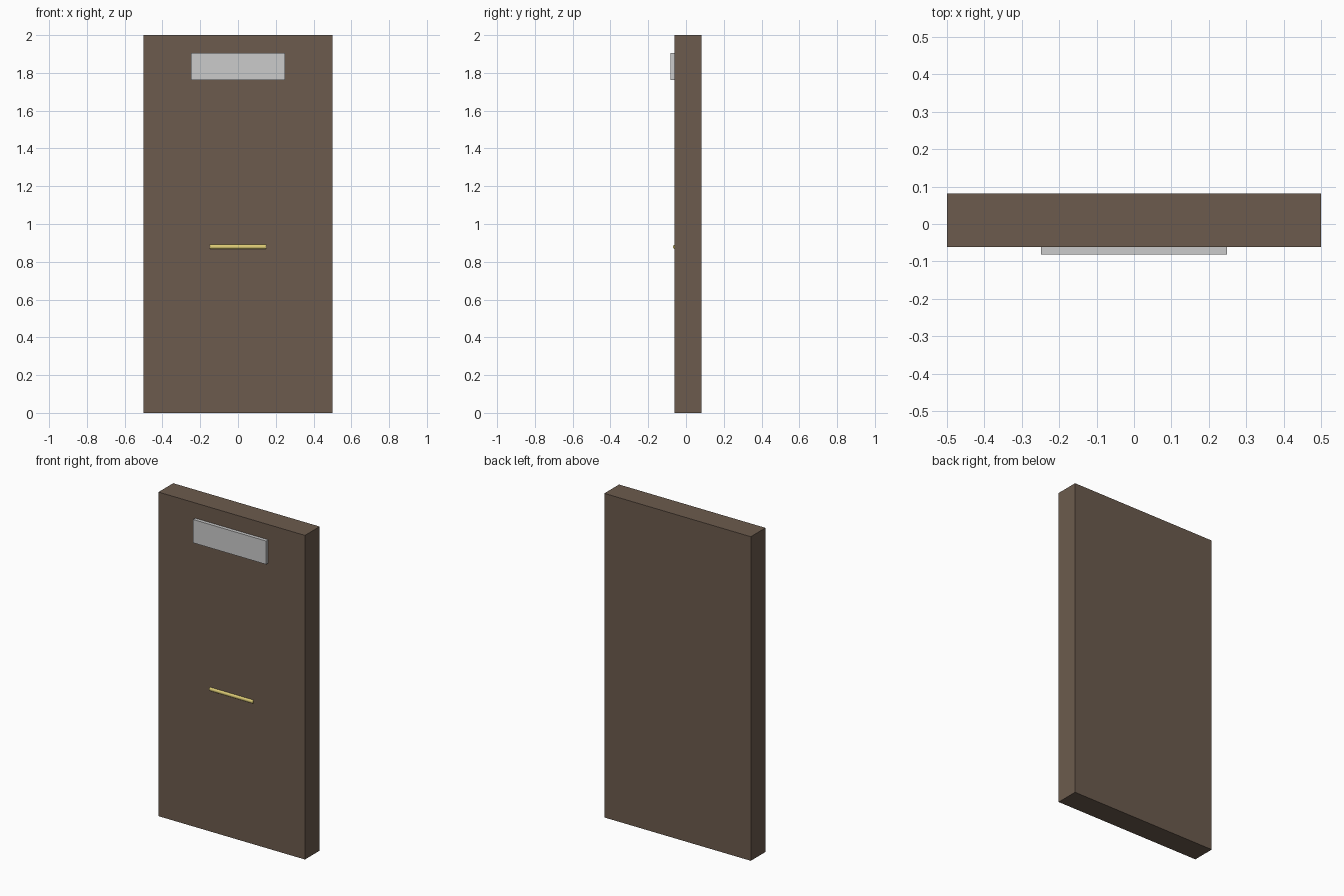
import bpy
from math import radians

if "Cube" in bpy.data.objects:
    bpy.data.objects.remove(bpy.data.objects["Cube"])


def material(name, rgb):
    m = bpy.data.materials.new(name)
    m.diffuse_color = (*rgb, 1)
    m.use_nodes = True
    m.node_tree.nodes["Principled BSDF"].inputs["Base Color"].default_value = m.diffuse_color
    return m


def box(name, lo, hi, mat=None):
    centre = [(a + b) / 2 for a, b in zip(lo, hi)]
    bpy.ops.mesh.primitive_cube_add(size=1, location=centre)
    ob = bpy.context.object
    ob.name = name
    ob.scale = [b - a for a, b in zip(lo, hi)]
    bpy.ops.object.transform_apply(location=False, rotation=False, scale=True)
    if mat:
        ob.data.materials.append(mat)
    return ob


brown = material("brown_wood", (0.15, 0.105, 0.075))
brass = material("brass", (0.72, 0.6, 0.18))

# Main slab
box("door_panel", (-0.5, -0.061, 0), (0.5, 0.082, 2), brown)

# Grey plate near the top of the front
box("name_plate", (-0.249, -0.082, 1.762), (0.249, -0.06, 1.906))

# Horizontal brass rod, partly sunk into the front
bpy.ops.mesh.primitive_cylinder_add(vertices=32, radius=0.012, depth=0.298,
                                    location=(0, -0.057, 0.879),
                                    rotation=(0, radians(90), 0))
handle = bpy.context.object
handle.name = "handle_bar"
handle.data.materials.append(brass)
bpy.ops.object.shade_smooth_by_angle()
